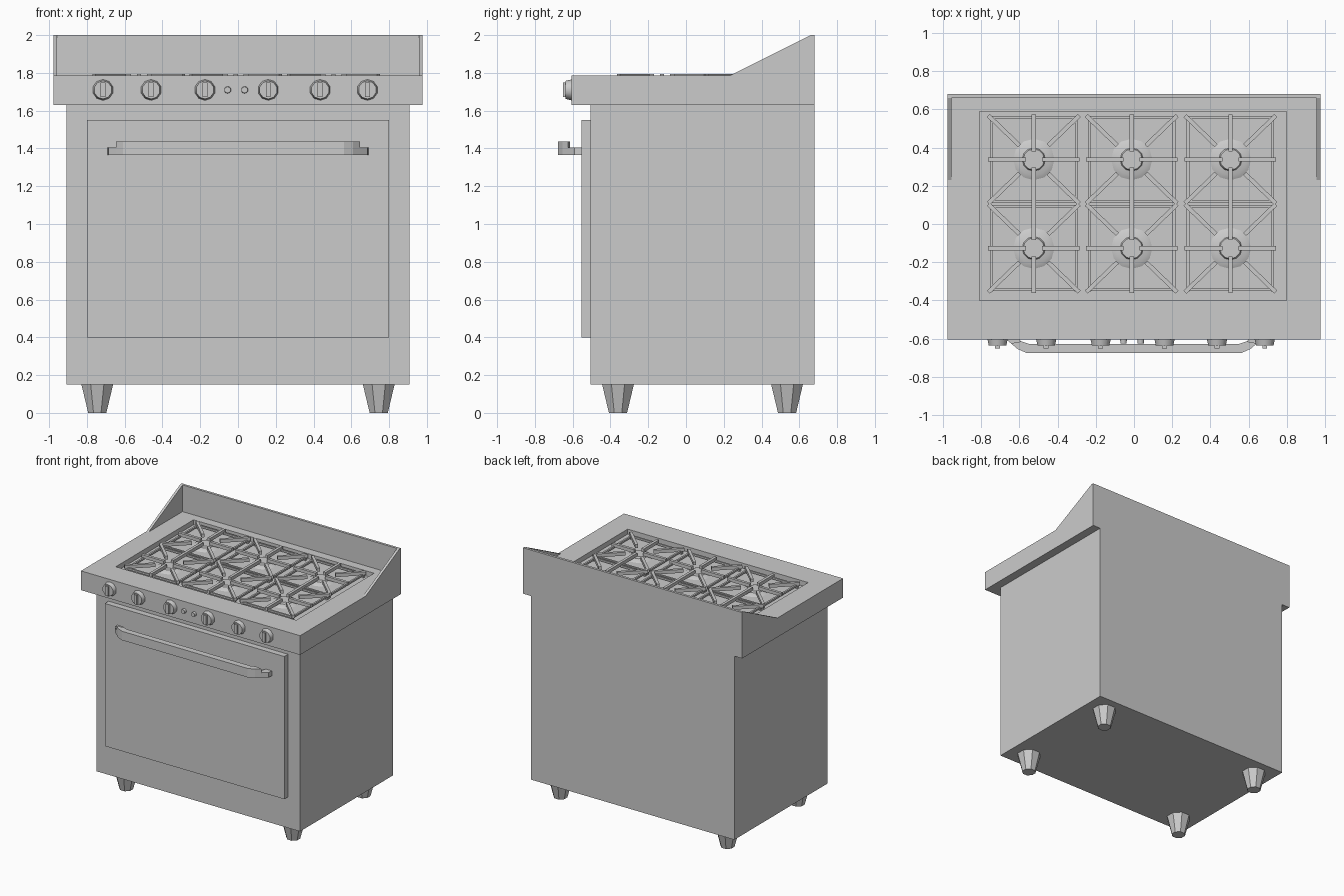
import bpy, bmesh
from math import pi, hypot, atan2
from mathutils import Matrix, Vector

if "Cube" in bpy.data.objects:
    bpy.data.objects.remove(bpy.data.objects["Cube"])


def finish(bm, name, smooth=False):
    bmesh.ops.recalc_face_normals(bm, faces=bm.faces[:])
    me = bpy.data.meshes.new(name)
    bm.to_mesh(me)
    bm.free()
    ob = bpy.data.objects.new(name, me)
    bpy.context.collection.objects.link(ob)
    if smooth:
        bpy.ops.object.select_all(action='DESELECT')
        bpy.context.view_layer.objects.active = ob
        ob.select_set(True)
        bpy.ops.object.shade_smooth_by_angle(angle=pi / 4.2)
    return ob


def add_box(bm, x0, x1, y0, y1, z0, z1):
    m = Matrix.Translation(((x0 + x1) / 2, (y0 + y1) / 2, (z0 + z1) / 2))
    m = m @ Matrix.Diagonal((x1 - x0, y1 - y0, z1 - z0, 1))
    return bmesh.ops.create_cube(bm, size=1, matrix=m)


def box(name, *dims):
    bm = bmesh.new()
    add_box(bm, *dims)
    return finish(bm, name)


def add_bar(bm, p, q, w, z0, z1):
    dx, dy = q[0] - p[0], q[1] - p[1]
    m = Matrix.Translation(((p[0] + q[0]) / 2, (p[1] + q[1]) / 2, (z0 + z1) / 2))
    m = m @ Matrix.Rotation(atan2(dy, dx), 4, 'Z')
    m = m @ Matrix.Diagonal((hypot(dx, dy), w, z1 - z0, 1))
    bmesh.ops.create_cube(bm, size=1, matrix=m)


def add_cone(bm, loc, r1, r2, depth, sides, rot=Matrix()):
    bmesh.ops.create_cone(bm, cap_ends=True, segments=sides, radius1=r1, radius2=r2,
                          depth=depth, matrix=Matrix.Translation(loc) @ rot)


def add_prism(bm, pts, direction):
    f = bm.faces.new([bm.verts.new(p) for p in pts])
    ext = bmesh.ops.extrude_face_region(bm, geom=[f], use_keep_orig=True)
    vs = [v for v in ext['geom'] if isinstance(v, bmesh.types.BMVert)]
    bmesh.ops.translate(bm, verts=vs, vec=Vector(direction))


# oven body and door
box("oven_body", -0.907, 0.907, -0.505, 0.68, 0.15, 1.63)
box("oven_door", -0.80, 0.80, -0.553, -0.50, 0.40, 1.55)

# cooktop slab with a shallow well for the burners
bm = bmesh.new()
add_box(bm, -0.977, 0.977, -0.605, 0.68, 1.63, 1.785)
top = max(bm.faces, key=lambda f: f.calc_center_median().z)
bmesh.ops.inset_individual(bm, faces=[top], thickness=0.1)
for v in top.verts:
    v.co.x = 0.80 if v.co.x > 0 else -0.81
    v.co.y = 0.59 if v.co.y > 0.1 else -0.40
ext = bmesh.ops.extrude_discrete_faces(bm, faces=[top])
bmesh.ops.translate(bm, verts=ext['faces'][0].verts[:], vec=(0, 0, -0.04))
finish(bm, "cooktop")

# backsplash with triangular side wings
bm = bmesh.new()
add_box(bm, -0.977, 0.977, 0.66, 0.68, 1.78, 2.0)
for s in (-1, 1):
    prof = [(0.22, 1.78), (0.66, 1.78), (0.66, 2.0)]
    add_prism(bm, [(s * 0.977, y, z) for y, z in prof], (-s * 0.02, 0, 0))
finish(bm, "backsplash")

# feet
for x in (-0.745, 0.745):
    for y, label in ((-0.36, "front"), (0.535, "rear")):
        bm = bmesh.new()
        add_cone(bm, (x, y, 0.0775), 0.052, 0.092, 0.155, 8, Matrix.Rotation(pi / 8, 4, 'Z'))
        finish(bm, label + "_foot", True)

# control knobs with grips
face_front = Matrix.Rotation(pi / 2, 4, 'X')
for x in (-0.715, -0.46, -0.175, 0.16, 0.435, 0.685):
    bm = bmesh.new()
    add_cone(bm, (x, -0.62, 1.71), 0.056, 0.048, 0.035, 10, face_front)
    add_box(bm, x - 0.013, x + 0.013, -0.652, -0.63, 1.672, 1.748)
    finish(bm, "knob", True)

# indicator buttons
for x in (-0.055, 0.035):
    bm = bmesh.new()
    add_cone(bm, (x, -0.613, 1.71), 0.019, 0.017, 0.024, 10, face_front)
    finish(bm, "indicator_button", True)

# door handle: bent bar with a raised front lip
half_out = [(-0.69, -0.55), (-0.685, -0.59), (-0.645, -0.625), (-0.61, -0.655), (-0.56, -0.677)]
half_in = [(-0.55, -0.628), (-0.59, -0.615), (-0.62, -0.59), (-0.64, -0.55)]


def handle_outline(outer, inner, z):
    out = outer + [(-x, y) for x, y in reversed(outer)]
    inn = [(-x, y) for x, y in reversed(inner)] + inner
    return [(x, y, z) for x, y in out + inn]


bm = bmesh.new()
add_prism(bm, handle_outline(half_out, half_in, 1.365), (0, 0, 0.04))
add_prism(bm, handle_outline(half_out[2:], half_in[:2], 1.405), (0, 0, 0.032))
finish(bm, "door_handle")

# burners and pan-support grates, three columns by two rows
for cx in (-0.525, -0.012, 0.505):
    for cy in (0.338, -0.127):
        bm = bmesh.new()
        add_cone(bm, (cx, cy, 1.75), 0.113, 0.085, 0.015, 12)
        add_cone(bm, (cx, cy, 1.76), 0.065, 0.055, 0.022, 12)
        finish(bm, "burner", True)

        bm = bmesh.new()
        fx, fy = 0.222, 0.218
        for s in (-1, 1):
            # thin frame
            add_bar(bm, (cx - fx, cy + s * fy), (cx + fx, cy + s * fy), 0.014, 1.762, 1.776)
            add_bar(bm, (cx + s * fx, cy - fy), (cx + s * fx, cy + fy), 0.014, 1.762, 1.776)
            # straight fingers
            add_bar(bm, (cx + s * 0.24, cy), (cx + s * 0.042, cy), 0.022, 1.768, 1.795)
            add_bar(bm, (cx, cy + s * 0.235), (cx, cy + s * 0.042), 0.022, 1.768, 1.795)
            # diagonal fingers
            for t in (-1, 1):
                add_bar(bm, (cx + s * 0.238, cy + t * 0.23),
                        (cx + s * 0.075, cy + t * 0.073), 0.022, 1.768, 1.795)
                # short legs down to the well
                lx, ly = cx + s * fx, cy + t * fy
                add_box(bm, lx - 0.009, lx + 0.009, ly - 0.009, ly + 0.009, 1.742, 1.77)
        finish(bm, "burner_grate")
